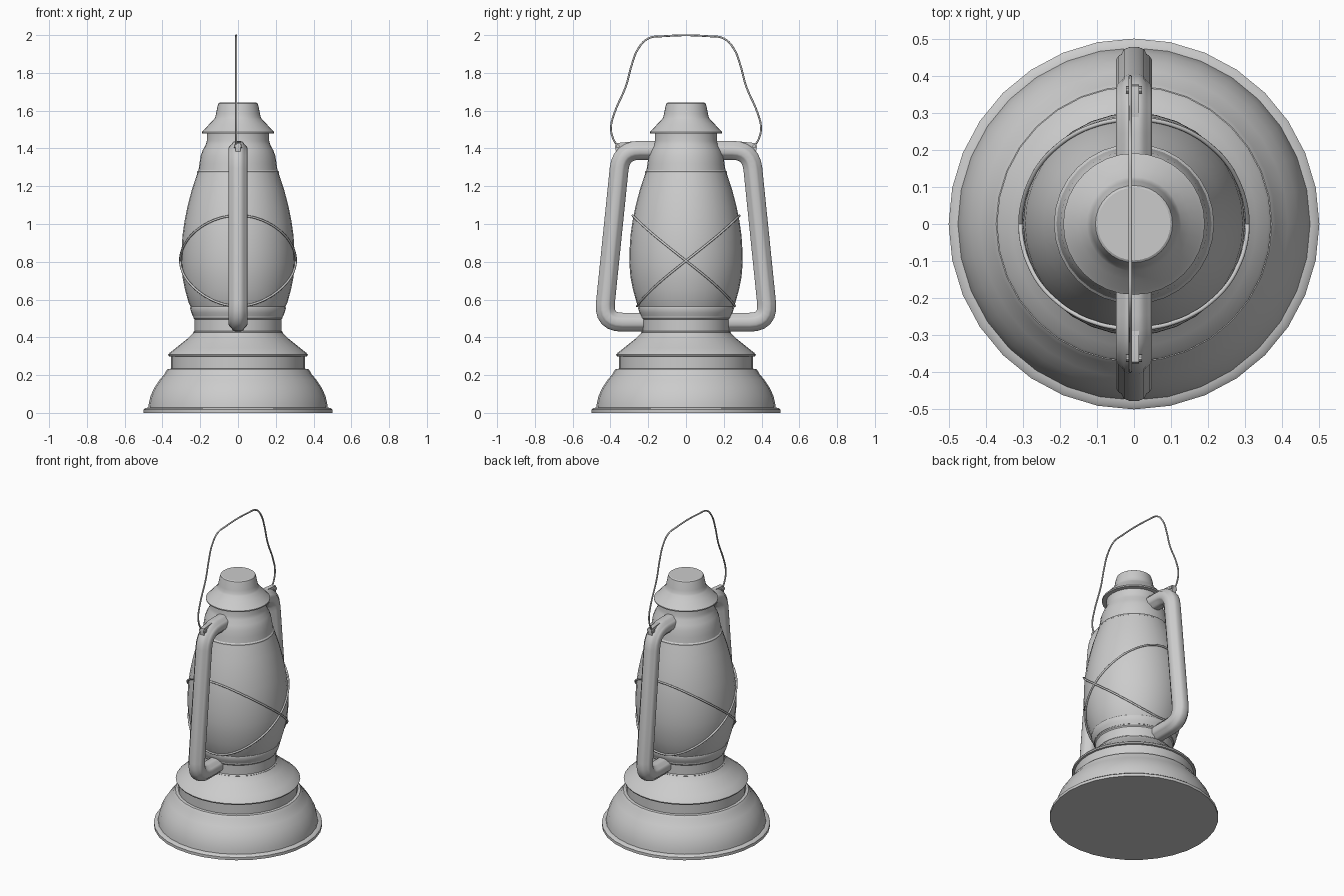
import bpy, bmesh, math
from mathutils import Vector

if "Cube" in bpy.data.objects:
    bpy.data.objects.remove(bpy.data.objects["Cube"])


def finish(name, bm, angle=32):
    bmesh.ops.recalc_face_normals(bm, faces=bm.faces)
    me = bpy.data.meshes.new(name)
    bm.to_mesh(me)
    bm.free()
    ob = bpy.data.objects.new(name, me)
    bpy.context.collection.objects.link(ob)
    bpy.ops.object.select_all(action='DESELECT')
    ob.select_set(True)
    bpy.context.view_layer.objects.active = ob
    bpy.ops.object.shade_smooth_by_angle(angle=math.radians(angle))
    return ob


def skin(bm, rings, closed_path=False):
    """Bridge rings of equal vertex count; cap both ends."""
    n = len(rings[0])
    for a, b in zip(rings, rings[1:]):
        for i in range(n):
            j = (i + 1) % n
            bm.faces.new((a[i], a[j], b[j], b[i]))
    bm.faces.new(rings[0])
    bm.faces.new(rings[-1])


def lathe(name, profile, sides=32):
    bm = bmesh.new()
    rings = [[bm.verts.new((r * math.cos(2 * math.pi * i / sides),
                            r * math.sin(2 * math.pi * i / sides), z))
              for i in range(sides)] for r, z in profile]
    skin(bm, rings)
    return finish(name, bm)


def round_path(pts, cut, steps=6):
    """Replace inner corners with quadratic bends."""
    pts = [Vector(p) for p in pts]
    out = [pts[0]]
    for a, c, b in zip(pts, pts[1:], pts[2:]):
        s, e = c + (a - c).normalized() * cut, c + (b - c).normalized() * cut
        for k in range(steps + 1):
            t = k / steps
            out.append(s * (1 - t) ** 2 + c * 2 * t * (1 - t) + e * t * t)
    return out + [pts[-1]]


def wire(name, pts, radius, cyclic=False):
    cu = bpy.data.curves.new(name, 'CURVE')
    cu.dimensions = '3D'
    cu.bevel_depth = radius
    cu.bevel_resolution = 2
    cu.resolution_u = 5
    cu.use_fill_caps = True
    sp = cu.splines.new('BEZIER')
    sp.bezier_points.add(len(pts) - 1)
    for bp, p in zip(sp.bezier_points, pts):
        bp.co = p
        bp.handle_left_type = bp.handle_right_type = 'AUTO'
    sp.use_cyclic_u = cyclic
    ob = bpy.data.objects.new(name, cu)
    bpy.context.collection.objects.link(ob)
    return ob


# Fuel tank base
lathe("tank_base", [(.5, 0), (.5, .018), (.49, .026), (.475, .028), (.472, .05),
                    (.463, .09), (.442, .135), (.415, .175), (.388, .207),
                    (.382, .22), (.372, .232), (.355, .234), (.355, .3)])
lathe("tank_shoulder", [(.35, .298), (.367, .3), (.37, .308), (.362, .318),
                        (.33, .343), (.265, .395), (.24, .42), (.233, .43)])

# Burner collar with two raised bands
lathe("burner_collar", [(.233, .42), (.236, .428), (.23, .434), (.23, .495),
                        (.236, .502), (.236, .515), (.23, .52)])

# Globe
GLOBE = [(.232, .51), (.24, .53), (.25, .56), (.262, .585), (.28, .65),
         (.294, .72), (.3, .79), (.299, .86), (.294, .94), (.284, 1.01),
         (.268, 1.09), (.245, 1.18), (.212, 1.28)]
lathe("glass_globe", GLOBE)
lathe("globe_seat_band", [(.238, .51), (.247, .53), (.254, .555), (.252, .562), (.24, .564)])

# Hood and chimney cap
lathe("hood", [(.205, 1.268), (.216, 1.27), (.216, 1.277), (.209, 1.285), (.204, 1.32),
               (.198, 1.36), (.187, 1.39), (.171, 1.42), (.165, 1.44), (.165, 1.49)])
lathe("chimney_cap", [(.16, 1.478), (.19, 1.48), (.191, 1.488), (.181, 1.497),
                      (.15, 1.531), (.127, 1.555), (.121, 1.565), (.116, 1.585),
                      (.108, 1.625), (.104, 1.638), (.098, 1.642)])

# Side air tubes: ribbed section (in-plane, x) swept along a bent path
SECTION = [(.05, .012), (.044, .027), (.031, .034), (.026, .042), (.015, .049)]
quad = SECTION + [(-a, b) for a, b in reversed(SECTION)]
section = quad + [(a, -b) for a, b in reversed(quad)]
path = round_path([(.22, .48), (.437, .48), (.344, 1.39), (.16, 1.39)], .1)
for side, s in (("front", -1), ("back", 1)):
    bm = bmesh.new()
    rings = []
    for i, p in enumerate(path):
        before = (p - path[i - 1]).normalized() if i else None
        after = (path[i + 1] - p).normalized() if i + 1 < len(path) else None
        d0, d1 = before or after, after or before
        t = (d0 + d1).normalized()
        n = Vector((t.y, -t.x)) / max(t.dot(d0), .5)
        rings.append([bm.verts.new((b, s * (p.x + n.x * a), p.y + n.y * a))
                      for a, b in section])
    skin(bm, rings)
    finish(side + "_air_tube", bm, 40)

    # Bail bracket: thin gusset plate on the tube's top corner
    bm = bmesh.new()
    outline = [(.27, 1.43), (.29, 1.436), (.372, 1.428), (.376, 1.41), (.366, 1.36), (.34, 1.34)]
    skin(bm, [[bm.verts.new((x, s * y, z)) for y, z in outline] for x in (-.014, .014)])
    finish(side + "_bail_bracket", bm)

    # Pivot pin for the bail
    bm = bmesh.new()
    skin(bm, [[bm.verts.new((x, s * .362 + .01 * math.cos(k * math.pi / 5),
                             1.412 + .01 * math.sin(k * math.pi / 5)))
               for k in range(10)] for x in (-.022, .022)])
    finish(side + "_bail_pin", bm)

# Wire bail handle
half = [(.36, 1.41), (.385, 1.45), (.397, 1.51), (.378, 1.59), (.318, 1.73),
        (.288, 1.84), (.255, 1.925), (.2, 1.982), (.12, 1.994)]
bail = [(-.01, y, z) for y, z in half]
bail += [(x, -y, z) for x, y, z in reversed(bail)]
wire("bail_handle", bail, .005)


# Two crossed guard wires hugging the globe
def globe_radius(z):
    for (r0, z0), (r1, z1) in zip(GLOBE, GLOBE[1:]):
        if z0 <= z <= z1:
            return r0 + (r1 - r0) * (z - z0) / (z1 - z0)


for label, s in (("rising", 1), ("falling", -1)):
    pts = []
    for k in range(32):
        a = 2 * math.pi * k / 32
        z = .805 + s * .24 * math.sin(a)
        r = globe_radius(z) + .006
        pts.append((r * math.cos(a), r * math.sin(a), z))
    wire(label + "_guard_wire", pts, .006, True)
